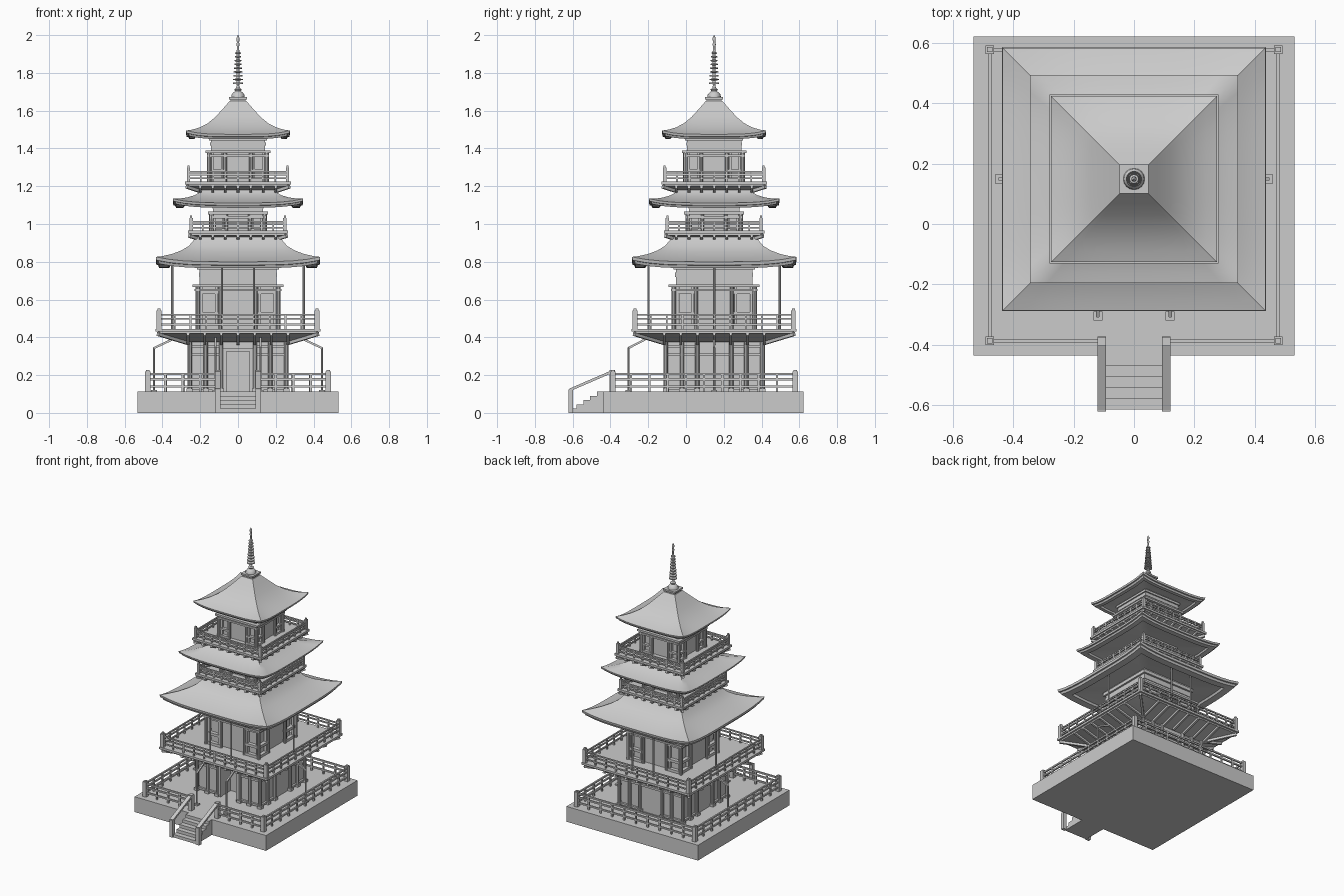
import bpy, bmesh, math
from mathutils import Vector, Matrix

if "Cube" in bpy.data.objects:
    bpy.data.objects.remove(bpy.data.objects["Cube"])

C = 0.149  # tower centre in y; tower parts are built around the origin and shifted


class Part:
    """Collects boxes, bars and cylinders into one mesh object."""

    def __init__(self, name):
        self.name, self.bm = name, bmesh.new()

    def box(self, x0, x1, y0, y1, z0, z1):
        m = Matrix.Translation(((x0 + x1) / 2, (y0 + y1) / 2, (z0 + z1) / 2))
        bmesh.ops.create_cube(self.bm, size=1, matrix=m @ Matrix.Diagonal((x1 - x0, y1 - y0, z1 - z0, 1)))

    def slab(self, h, z0, z1):
        self.box(-h, h, -h, h, z0, z1)

    def post(self, x, y, w, z0, z1):
        self.box(x - w / 2, x + w / 2, y - w / 2, y + w / 2, z0, z1)

    def bar(self, p, q, w, h=None):
        p, q = Vector(p), Vector(q)
        d = q - p
        side = d.cross(Vector((0, 0, 1))).normalized()
        rot = Matrix((side, d.normalized(), side.cross(d.normalized()))).transposed().to_4x4()
        bmesh.ops.create_cube(self.bm, size=1, matrix=Matrix.Translation((p + q) / 2) @ rot
                              @ Matrix.Diagonal((w, d.length, h or w, 1)))

    def cyl(self, x, y, r, z0, z1):
        bmesh.ops.create_cone(self.bm, cap_ends=True, segments=10, radius1=r, radius2=r, depth=z1 - z0,
                              matrix=Matrix.Translation((x, y, (z0 + z1) / 2)))

    def frustum(self, h0, z0, h1, z1):
        s = math.sqrt(2)
        bmesh.ops.create_cone(self.bm, cap_ends=True, segments=4, radius1=h0 * s, radius2=h1 * s, depth=z1 - z0,
                              matrix=Matrix.Translation((0, 0, (z0 + z1) / 2)) @ Matrix.Rotation(math.pi / 4, 4, 'Z'))

    def around(self):
        """Repeat everything on the four sides."""
        geom = list(self.bm.verts) + list(self.bm.edges) + list(self.bm.faces)
        for k in (1, 2, 3):
            new = bmesh.ops.duplicate(self.bm, geom=geom)['geom']
            bmesh.ops.rotate(self.bm, cent=(0, 0, 0), matrix=Matrix.Rotation(k * math.pi / 2, 3, 'Z'),
                             verts=[v for v in new if isinstance(v, bmesh.types.BMVert)])

    def done(self, y=C):
        bmesh.ops.recalc_face_normals(self.bm, faces=self.bm.faces)
        me = bpy.data.meshes.new(self.name)
        self.bm.to_mesh(me)
        self.bm.free()
        ob = bpy.data.objects.new(self.name, me)
        ob.location.y = y
        bpy.context.collection.objects.link(ob)
        bpy.ops.object.select_all(action='DESELECT')
        ob.select_set(True)
        bpy.context.view_layer.objects.active = ob
        bpy.ops.object.shade_smooth_by_angle(angle=math.radians(35))
        return ob


def railing(p, pts, z, h, n, t, big, over):
    """Rails along a path with n bays per run and thicker end posts."""
    for (ax, ay), (bx, by) in zip(pts, pts[1:]):
        for f in (0.3, 0.68, 0.95):
            p.bar((ax, ay, z + h * f), (bx, by, z + h * f), t)
        for i in range(1, n):
            p.post(ax + (bx - ax) * i / n, ay + (by - ay) * i / n, t, z, z + h)
    for x, y in pts:
        p.post(x, y, big, z, z + h + over)
        p.post(x, y, big * 0.6, z + h + over, z + h + over * 1.6)


def balcony(name, half, z, h, inner, zlow, n, big, beams):
    p = Part(name + "_floor")
    p.slab(half, z - 0.015, z)
    p.slab(half * 0.97, z - 0.025, z - 0.015)
    p.frustum(inner, zlow, half * 0.95, z - 0.025)
    p.done()
    # radiating beams below the floor
    p = Part(name + "_floor_beams")
    for i in range(beams):
        x = inner * (2 * i / (beams - 1) - 1)
        p.bar((x, -inner, zlow - 0.005), (x, -half * 0.97, z - 0.027), 0.014, 0.02)
    p.bar((inner, -inner, zlow - 0.005), (half * 0.97, -half * 0.97, z - 0.027), 0.016, 0.02)
    p.around()
    p.done()
    r = half - 0.018
    p = Part(name + "_railing")
    railing(p, [(-r, -r), (r, -r), (r, r), (-r, r), (-r, -r)], z, h, n, 0.009, big, 0.018)
    p.done()


def storey(name, half, z0, z1, ztop, dome):
    """Room with columns, windows, cornice and stepped bracket tier above."""
    H = z1 - z0
    p = Part(name + "_walls")
    p.slab(half * 0.83, z0, ztop)
    for f, z, t in ((1.02, z1 - 0.035, 0.012), (1.07, z1 - 0.014, 0.014)):
        p.slab(half * f, z, z + t)
    for k in range(3):  # bracket tiers
        zz = z1 + (ztop - z1) * k / 3
        p.slab(half * (0.88 + 0.04 * k), zz, zz + (ztop - z1) * 0.2)
    p.slab(half * 0.9, z1, ztop)
    p.done()
    p = Part(name + "_columns_and_windows")
    y = -half * 0.93
    p.cyl(-half * 0.95, -half * 0.95, 0.012, z0, z1)
    for s in (-1, 1):
        p.cyl(s * half * 0.42, y, 0.010, z0, z1)
        a, b = sorted((s * half * 0.46, s * half * 0.95))
        p.box(a, b, y - 0.006, y + 0.02, z0 + H * 0.30, z0 + H * 0.38)
        p.box(a, b, y - 0.006, y + 0.02, z0, z0 + H * 0.08)
        p.box(a, b, y - 0.006, y + 0.02, z0 + H * 0.78, z0 + H * 0.86)
        p.box(a + 0.005, a + 0.017, y, y + 0.02, z0, z1)
        p.box(b - 0.017, b - 0.005, y, y + 0.02, z0, z1)
    p.around()
    p.done()


def roof(name, prof, thick, soffit, lift):
    """Concave four-sided roof with upturned corners; prof runs from eave to top."""
    e, ze = prof[0]
    rings = prof[::-1] + [(e - 0.003, ze - thick * 0.5), (e - 0.012, ze - thick * 0.55), (e - 0.018, ze - thick),
                          (e * 0.84, ze - thick), (e * 0.82, ze - thick * 0.6), soffit]
    p, n, loops = Part(name), 12, []
    for h, z in rings:
        loop = []
        for k in range(4):
            for i in range(n):
                t = 2 * i / n - 1
                up = lift * abs(t) ** 4 * max(0, (h / e - 0.5) * 2) ** 1.5
                loop.append(p.bm.verts.new(Matrix.Rotation(k * math.pi / 2, 3, 'Z') @ Vector((t * h, -h, z + up))))
        loops.append(loop)
    for a, b in zip(loops, loops[1:]):
        for i in range(4 * n):
            j = (i + 1) % (4 * n)
            p.bm.faces.new((a[i], b[i], b[j], a[j]))
    p.bm.faces.new(loops[0])
    p.bm.faces.new(loops[-1])
    p.done()


# stone base
p = Part("stone_base")
p.box(-0.532, 0.532, -0.436, 0.622, 0, 0.112)
p.done(0)

# stairs and their handrails
p = Part("stairs")
for i in range(5):
    p.box(-0.094, 0.094, -0.615 + i * 0.036, -0.43, i * 0.0224, (i + 1) * 0.0224)
p.done(0)
p = Part("stair_handrails")
for x in (-0.107, 0.107):
    p.box(x - 0.014, x + 0.014, -0.622, -0.597, 0, 0.125)
    p.box(x - 0.014, x + 0.014, -0.405, -0.375, 0.11, 0.226)
    p.bar((x, -0.615, 0.122), (x, -0.395, 0.217), 0.028, 0.014)
p.done(0)

# ground railing with a gap at the stairs
p = Part("ground_railing")
railing(p, [(-0.107, -0.387), (-0.478, -0.387)], 0.11, 0.1, 4, 0.011, 0.028, 0.01)
railing(p, [(0.107, -0.387), (0.478, -0.387)], 0.11, 0.1, 4, 0.011, 0.028, 0.01)
railing(p, [(-0.478, -0.387), (-0.478, 0.578), (0.478, 0.578), (0.478, -0.387)], 0.11, 0.1, 10, 0.011, 0.028, 0.01)
p.done(0)

# ground floor walls with recessed doorway
p = Part("ground_floor_walls")
p.box(-0.245, 0.245, -0.14, 0.245, 0.11, 0.42)
for s in (-1, 1):
    a, b = sorted((s * 0.065, s * 0.245))
    p.box(a, b, -0.245, -0.14, 0.11, 0.42)
    p.box(s * 0.072 - 0.01, s * 0.072 + 0.01, -0.262, -0.24, 0.11, 0.34)
p.box(-0.065, 0.065, -0.245, -0.14, 0.33, 0.42)
p.box(-0.08, 0.08, -0.262, -0.24, 0.325, 0.342)
p.done()
p = Part("ground_floor_columns")
for x in (-0.256, -0.17, -0.09, 0.09, 0.17):
    p.cyl(x, -0.256, 0.012, 0.11, 0.42)
    p.post(x, -0.256, 0.032, 0.11, 0.13)
for s in (-1, 1):
    a, b = sorted((s * 0.09, s * 0.256))
    for z in (0.12, 0.30, 0.345):
        p.box(a, b, -0.259, -0.24, z, z + 0.014)
p.around()
p.done()
p = Part("side_wall_beams")
for x in (-0.25, 0.25):
    p.box(x - 0.009, x + 0.009, -0.09, 0.09, 0.30, 0.314)
p.box(-0.09, 0.09, 0.241, 0.259, 0.30, 0.314)
p.done()

# slim bracket posts beside the door and at the sides
p = Part("bracket_posts")
for x, y, dx, dy in ((-0.12, -0.454, 0, 0.1), (0.12, -0.454, 0, 0.1), (-0.445, 0, 0.11, 0), (0.445, 0, -0.11, 0)):
    p.cyl(x, y, 0.006, 0.11, 0.345)
    p.post(x, y, 0.03, 0.11, 0.122)
    p.bar((x, y, 0.343), (x + dx, y + dy, 0.395), 0.011)
p.done()

# slim posts between first balcony and lowest roof
p = Part("eave_posts")
for x, y in ((-0.348, 0), (0.348, 0), (-0.085, -0.348), (0.085, -0.348), (-0.085, 0.348), (0.085, 0.348)):
    p.cyl(x, y, 0.006, 0.445, 0.785)
p.done()

# storeys, balconies and roofs
balcony("lower_balcony", 0.437, 0.445, 0.078, 0.265, 0.375, 10, 0.026, 7)
storey("second_storey", 0.225, 0.445, 0.68, 0.80, 0)
roof("lower_roof", [(0.435, 0.80), (0.40, 0.81), (0.35, 0.829), (0.30, 0.854), (0.26, 0.882), (0.225, 0.925), (0.215, 0.94)],
     0.034, (0.2, 0.80), 0.026)
balcony("middle_balcony", 0.266, 0.965, 0.05, 0.2, 0.925, 8, 0.018, 7)
storey("third_storey", 0.148, 0.965, 1.065, 1.12, 0)
roof("middle_roof", [(0.345, 1.112), (0.31, 1.119), (0.27, 1.131), (0.23, 1.148), (0.20, 1.168), (0.185, 1.185)],
     0.026, (0.14, 1.115), 0.022)
balcony("upper_balcony", 0.28, 1.225, 0.055, 0.2, 1.18, 8, 0.018, 7)
storey("fourth_storey", 0.16, 1.225, 1.39, 1.47, 0)
roof("top_roof", [(0.275, 1.475), (0.24, 1.487), (0.20, 1.506), (0.16, 1.532), (0.12, 1.566), (0.08, 1.61), (0.045, 1.65)],
     0.026, (0.14, 1.47), 0.02)

# spire base
p = Part("spire_base")
p.slab(0.04, 1.635, 1.662)
p.slab(0.048, 1.66, 1.672)
p.done()

# lathed spire: bowl, nine rings, finial
prof = [(0.036, 1.668), (0.034, 1.685), (0.024, 1.697), (0.014, 1.703), (0.02, 1.712), (0.01, 1.72), (0.006, 1.735)]
for i in range(9):
    z, r = 1.74 + i * 0.02, 0.027 - 0.0015 * i
    prof += [(0.008, z), (r, z + 0.002), (r, z + 0.008), (0.008, z + 0.01)]
prof += [(0.006, 1.925), (0.006, 1.94), (0.009, 1.95), (0.006, 1.962), (0.008, 1.975), (0.008, 1.985), (0.001, 2.0)]
p = Part("spire")
vs = [p.bm.verts.new((r, 0, z)) for r, z in prof]
es = [p.bm.edges.new(e) for e in zip(vs, vs[1:])]
bmesh.ops.spin(p.bm, geom=vs + es, cent=(0, 0, 0), axis=(0, 0, 1), angle=2 * math.pi, steps=16)
bmesh.ops.remove_doubles(p.bm, verts=p.bm.verts, dist=0.0001)
p.done()
